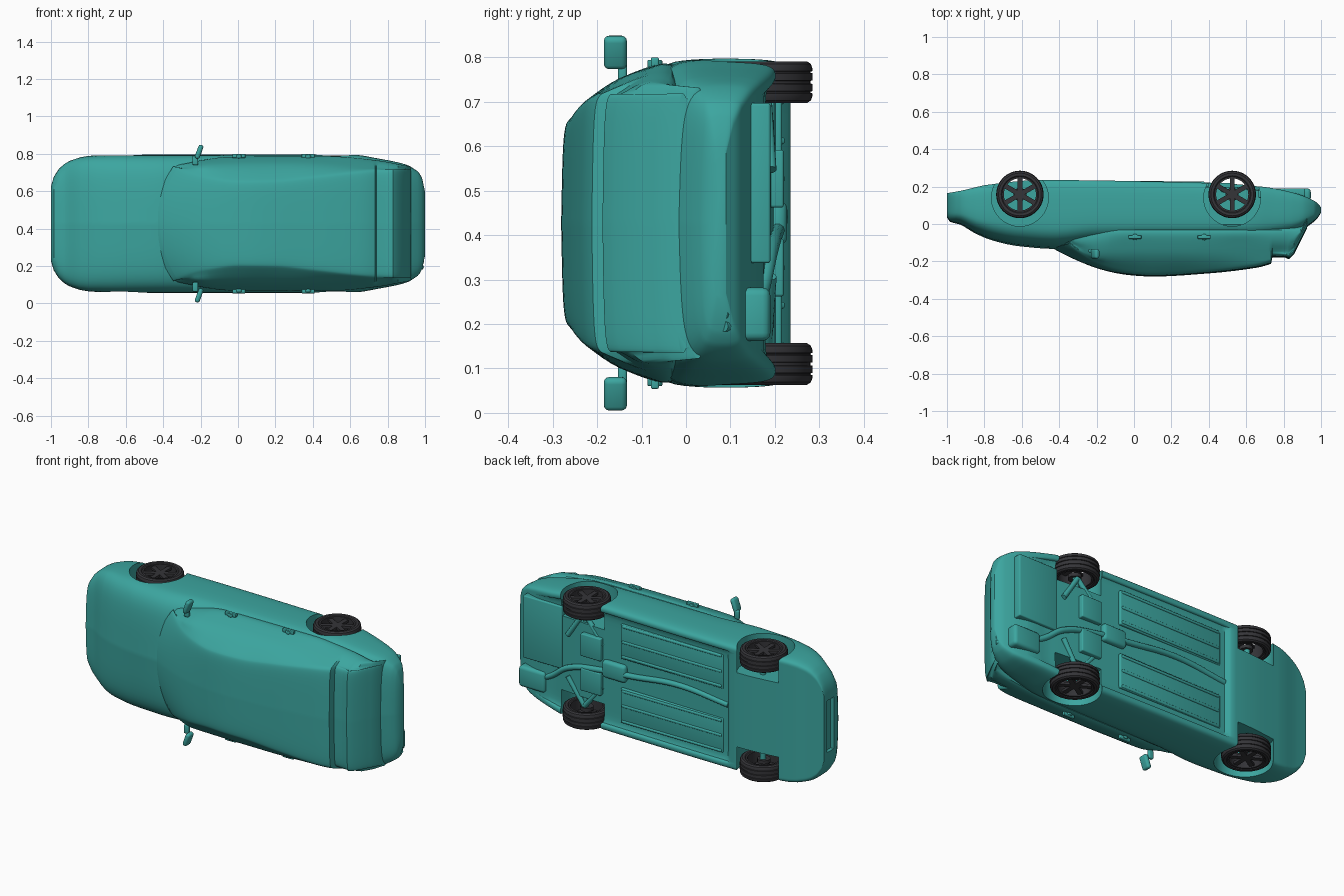
import bpy, bmesh, math
from mathutils import Vector, Matrix

if "Cube" in bpy.data.objects:
    bpy.data.objects.remove(bpy.data.objects["Cube"])

CZ = 0.427  # car lies on its side: length x, roof towards -y, width along z


def material(name, col):
    m = bpy.data.materials.new(name)
    m.diffuse_color = (*col, 1)
    m.use_nodes = True
    m.node_tree.nodes["Principled BSDF"].inputs["Base Color"].default_value = m.diffuse_color
    return m


TEAL = material("teal_paint", (0.045, 0.38, 0.35))
DARK = material("dark_rubber", (0.035, 0.035, 0.04))


def finish(name, bm, mat=TEAL, angle=35, bevel=0):
    bmesh.ops.recalc_face_normals(bm, faces=bm.faces)
    me = bpy.data.meshes.new(name)
    bm.to_mesh(me)
    bm.free()
    ob = bpy.data.objects.new(name, me)
    bpy.context.collection.objects.link(ob)
    me.materials.append(mat)
    bpy.ops.object.select_all(action='DESELECT')
    ob.select_set(True)
    bpy.context.view_layer.objects.active = ob
    if bevel:
        b = ob.modifiers.new("bevel", 'BEVEL')
        b.width, b.segments = bevel, 3
        bpy.ops.object.modifier_apply(modifier="bevel")
    bpy.ops.object.shade_smooth_by_angle(angle=math.radians(angle))
    return ob


def curve(*pts):
    """Monotone smooth interpolation through (x, value) pairs."""
    d = [(b[1] - a[1]) / (b[0] - a[0]) for a, b in zip(pts, pts[1:])]
    m = [d[0]] + [2 * a * b / (a + b) if a * b > 0 else 0 for a, b in zip(d, d[1:])] + [d[-1]]

    def f(x):
        for i, (a, b) in enumerate(zip(pts, pts[1:])):
            if x <= b[0] or i == len(d) - 1:
                h = b[0] - a[0]
                t = min(1, max(0, (x - a[0]) / h))
                return ((1 + 2 * t) * (1 - t) ** 2 * a[1] + t * (1 - t) ** 2 * h * m[i]
                        + t * t * (3 - 2 * t) * b[1] + t * t * (t - 1) * h * m[i + 1])
    f.knots = [p[0] for p in pts]
    return f


def rounded(pts, n=2):
    for _ in range(n):
        out = [pts[0]]
        for a, b in zip(pts, pts[1:]):
            out += [(a[0] * .75 + b[0] * .25, a[1] * .75 + b[1] * .25),
                    (a[0] * .25 + b[0] * .75, a[1] * .25 + b[1] * .75)]
        pts = out + [pts[-1]]
    # centre-line ends only
    return pts


def loft(name, xs, section, warp=lambda x, w: x):
    bm = bmesh.new()
    rings = []
    for x in xs:
        half = rounded(section(x))
        full = half + [(-w, y) for w, y in half[-2:0:-1]]
        rings.append([bm.verts.new((warp(x, w), y, CZ + w)) for w, y in full])
    n = len(rings[0])
    for a, b in zip(rings, rings[1:]):
        for i in range(n):
            bm.faces.new((a[i], a[(i + 1) % n], b[(i + 1) % n], b[i]))
    bm.faces.new(rings[0])
    bm.faces.new(rings[-1])
    return finish(name, bm)


def stations(a, b, n, *curves):
    xs = {round(a + (b - a) * i / n, 4) for i in range(n + 1)}
    for c in curves:
        xs |= {round(k, 4) for k in c.knots if a <= k <= b}
    return sorted(xs)


# lower body: top line, bottom line and half width along the length
T = curve((-1, .035), (-.985, .012), (-.93, -.003), (-.85, -.05), (-.75, -.09), (-.62, -.118),
          (-.42, -.133), (-.2, -.11), (.6, -.10), (.85, -.06), (.92, -.02), (.98, .03), (1, .06))
B = curve((-1, .165), (-.93, .177), (-.78, .21), (-.5, .235), (.38, .22), (.68, .2), (.85, .168), (.97, .12), (1, .09))
W = curve((-1, .2), (-.985, .25), (-.95, .3), (-.9, .335), (-.8, .362), (-.6, .37), (.6, .37),
          (.75, .348), (.9, .315), (.96, .28), (.985, .24), (1, .17))
F = curve((-1, 0), (-.45, 0), (-.42, .022), (.7, .022), (.85, .0), (1, 0))


def body_section(x):
    t, b, w, f = T(x), B(x), W(x), F(x)
    h = b - t
    return [(0, t), (.55 * w, t + .03 * h), (.83 * w, t + .09 * h), (.97 * w, t + .22 * h),
            (w, t + .42 * h), (w, t + .75 * h), (.985 * w, t + .92 * h), (.95 * w, b),
            (.87 * w, b), (.86 * w, b - f), (.5 * w, b - f), (0, b - f)]


body = loft("lower_body", stations(-1, 1, 50, T, B, W, F), body_section)

# cabin and tailgate
GT = curve((-.45, -.118), (-.42, -.138), (-.3, -.197), (-.2, -.236), (-.1, -.262), (0, -.276), (.1, -.281),
           (.4, -.264), (.6, -.242), (.733, -.212), (.74, -.178), (.81, -.18), (.828, -.188), (.9, -.075), (.925, -.025))
GR = curve((-.45, .3), (-.2, .245), (0, .222), (.2, .225), (.4, .245), (.7, .275), (.925, .285))
GS = curve((-.45, .3), (-.2, .32), (.3, .325), (.7, .31), (.83, .295), (.925, .285))
GW = curve((-.45, .31), (-.1, .36), (.5, .362), (.75, .34), (.925, .305))


def cabin_section(x):
    t, r, s, w = GT(x), GR(x), GS(x), GW(x)
    return [(0, t), (.7 * r, t + .003), (.97 * r, t + .008), (r + .012, t + .018),
            (s - .012, max(t + .03, -.18)), (min(s + .022, w), max(t + .045, -.10)),
            (w, max(t + .055, -.05)), (w - .01, max(t + .06, -.02)), (.2, .0), (0, .0)]


def bow(x, w):
    return x + .1 * (w / .3) ** 2 * max(0, min(1, (.1 - x) / .55))


loft("cabin", stations(-.45, .925, 40, GT), cabin_section, bow)


def cylinder(bm, c, axis, r, depth, seg=48):
    q = Vector((0, 0, 1)).rotation_difference(Vector(axis)).to_matrix().to_4x4()
    bmesh.ops.create_cone(bm, cap_ends=True, segments=seg, radius1=r, radius2=r, depth=depth,
                          matrix=Matrix.Translation(c) @ q)


def box(bm, c, s, rot=Matrix()):
    bmesh.ops.create_cube(bm, size=1, matrix=Matrix.Translation(c) @ rot @ Matrix.Diagonal((*s, 1)))


# wheel wells and front air intake cut out of the body
AXLES = (-.61, .525)
bm = bmesh.new()
for x in AXLES:
    for s in (-1, 1):
        cylinder(bm, (x, .14, CZ + s * .34), (0, 0, 1), .152, .25, 64)
box(bm, (-1, .105, CZ), (.04, .06, .3))
cutter = finish("cutter", bm)
bpy.context.view_layer.objects.active = body
mod = body.modifiers.new("wells", 'BOOLEAN')
mod.object, mod.operation, mod.solver = cutter, 'DIFFERENCE', 'EXACT'
bpy.ops.object.modifier_apply(modifier="wells")
bpy.data.objects.remove(cutter)
bpy.ops.object.select_all(action='DESELECT')
body.select_set(True)
bpy.ops.object.shade_smooth_by_angle(angle=math.radians(35))


def lathe(bm, c, prof, seg=48):
    rings = [[bm.verts.new((c[0] + r * math.cos(a), c[1] + r * math.sin(a), c[2] + z))
              for r, z in prof] for a in [2 * math.pi * i / seg for i in range(seg)]]
    n = len(prof)
    for i in range(seg):
        a, b = rings[i], rings[(i + 1) % seg]
        for j in range(n):
            bm.faces.new((a[j], b[j], b[(j + 1) % n], a[(j + 1) % n]))


# wheels: grooved tyre, rim barrel and six open spokes
half = [(.093, .04), (.1, .046), (.114, .047), (.123, .041), (.1265, .031), (.1265, .025),
        (.122, .024), (.122, .021), (.127, .02), (.127, .004), (.122, .003)]
tyre = half + [(r, -z) for r, z in half[::-1]]
for x in AXLES:
    for side, label in ((-1, "right"), (1, "left")):
        c = Vector((x, .158, CZ + side * .317))
        end = "front" if x < 0 else "rear"
        bm = bmesh.new()
        lathe(bm, c, tyre)
        finish(f"{end}_{label}_tyre", bm, DARK, 30)
        bm = bmesh.new()
        lathe(bm, c, [(.086, -.042), (.095, -.042), (.095, .042), (.086, .042)])
        cylinder(bm, c + Vector((0, 0, side * .024)), (0, 0, 1), .024, .02, 24)
        cylinder(bm, c + Vector((0, 0, -side * .03)), (0, 0, 1), .035, .02, 24)
        for k in range(6):
            a = k * math.pi / 3 + math.pi / 6
            d = Vector((math.cos(a), math.sin(a), 0))
            box(bm, c + d * .055 + Vector((0, 0, side * .027)), (.075, .026, .014), Matrix.Rotation(a, 4, 'Z'))
        finish(f"{end}_{label}_rim", bm, DARK, 30)

# mirrors and door handles on both sides
for s, label in ((-1, "right"), (1, "left")):
    bm = bmesh.new()
    box(bm, (-.208, -.159, CZ + s * .384), (.027, .052, .078), Matrix.Rotation(-s * .35, 4, 'Y') if s < 0 else Matrix.Rotation(.35, 4, 'Y'))
    finish(f"{label}_mirror", bm, bevel=.012)
    bm = bmesh.new()
    box(bm, (-.228, -.143, CZ + s * .338), (.03, .02, .05))
    finish(f"{label}_mirror_stem", bm, bevel=.006)
    bm = bmesh.new()
    for x in (.005, .375):
        box(bm, (x, -.07, CZ + s * .362), (.07, .018, .022))
        cylinder(bm, (x, -.07, CZ + s * .358), (0, 0, 1), .017, .018, 20)
    finish(f"{label}_door_handles", bm, bevel=.004)

# underside: floor panels with ribs, tunnel, tank and spare-wheel tub
bm = bmesh.new()
for s in (-1, 1):
    box(bm, (-.06, .205, CZ + s * .185), (.66, .022, .2))
    for dz in (.1, .185, .275):
        box(bm, (-.06, .212, CZ + s * dz), (.64, .02, .016))
    box(bm, (.46, .19, CZ + s * .1), (.13, .06, .13))
box(bm, (.79, .165, CZ + .09), (.25, .05, .36))
finish("floor_panels", bm, bevel=.006)

# axles and suspension arms
bm = bmesh.new()
for x in AXLES:
    cylinder(bm, (x, .165, CZ), (0, 0, 1), .016, .6, 16)
for s in (-1, 1):
    for x, dx in ((.525, -.13), (.525, .1)):
        a, b = Vector((x, .18, CZ + s * .27)), Vector((x + dx, .19, CZ + s * .12))
        cylinder(bm, (a + b) / 2, b - a, .014, (b - a).length, 12)
finish("axles_and_arms", bm)


def tube(name, pts, r):
    cu = bpy.data.curves.new(name, 'CURVE')
    cu.dimensions, cu.bevel_depth, cu.bevel_resolution, cu.use_fill_caps = '3D', r, 3, True
    sp = cu.splines.new('BEZIER')
    sp.bezier_points.add(len(pts) - 1)
    for p, q in zip(sp.bezier_points, pts):
        p.co = q
        p.handle_left_type = p.handle_right_type = 'AUTO'
    ob = bpy.data.objects.new(name, cu)
    bpy.context.collection.objects.link(ob)
    cu.materials.append(TEAL)


# exhaust line, silencers and twin tips
tube("exhaust_pipe", [(-.42, .21, CZ), (-.1, .212, CZ + .03), (.2, .212, CZ), (.4, .205, CZ - .02),
                      (.62, .19, CZ - .07), (.75, .17, CZ - .16), (.84, .155, CZ - .2)], .016)
bm = bmesh.new()
box(bm, (.31, .205, CZ), (.15, .045, .1))
box(bm, (.86, .155, CZ - .205), (.17, .07, .12))
finish("silencers", bm, bevel=.018)
for i, z in enumerate((.195, .222)):
    tube(f"exhaust_tip_{i + 1}", [(.9, .14, z), (.95, .115, z), (.985, .085, z)], .013)
